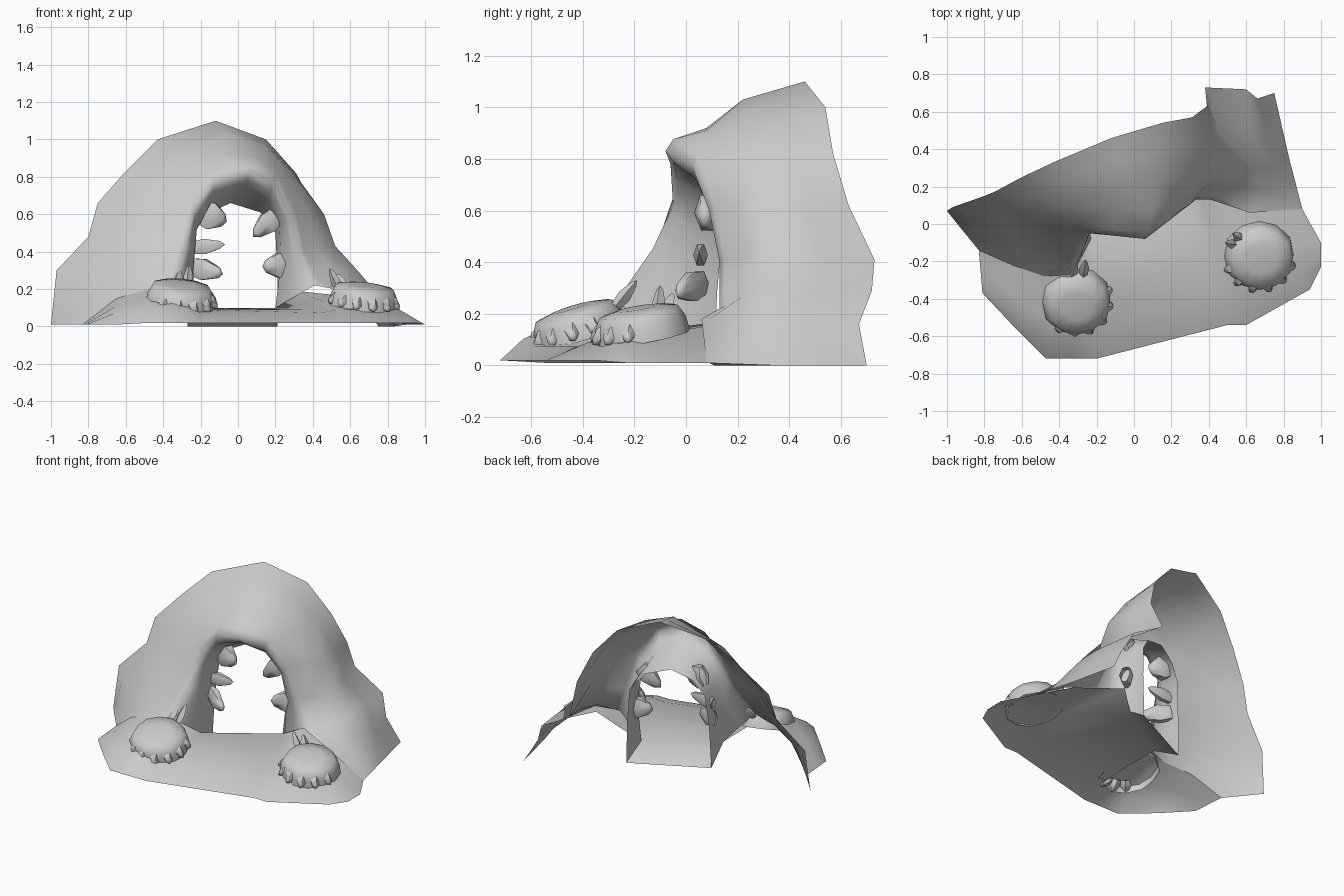
import bpy, bmesh
from math import radians, sin, cos
from mathutils import Vector, Matrix

if "Cube" in bpy.data.objects:
    bpy.data.objects.remove(bpy.data.objects["Cube"])

stone = bpy.data.materials.new("stone_grey")
stone.use_nodes = True
stone.diffuse_color = (.6, .6, .6, 1)
stone.node_tree.nodes["Principled BSDF"].inputs["Base Color"].default_value = (.6, .6, .6, 1)


def finish(bm, name, angle=60):
    mesh = bpy.data.meshes.new(name)
    bm.to_mesh(mesh)
    bm.free()
    obj = bpy.data.objects.new(name, mesh)
    bpy.context.collection.objects.link(obj)
    mesh.materials.append(stone)
    bpy.ops.object.select_all(action='DESELECT')
    obj.select_set(True)
    bpy.context.view_layer.objects.active = obj
    bpy.ops.object.shade_smooth_by_angle(angle=radians(angle))


def skin(bm, rows, closed=False):
    """Join successive rows of points with quads."""
    rings = [[bm.verts.new(p) for p in row] for row in rows]
    count = len(rows[0])
    for a, b in zip(rings, rings[1:]):
        for i in range(count if closed else count - 1):
            j = (i + 1) % count
            bm.faces.new((a[i], b[i], b[j], a[j]))
    return rings


def blend(row_a, row_b, t, offset=(0, 0, 0), span=(0, 99)):
    """Row between two others, with the columns inside span shifted."""
    row = [Vector(a).lerp(Vector(b), t) for a, b in zip(row_a, row_b)]
    for p in row[span[0]:span[1]]:
        p += Vector(offset)
    return row


# Arch sections, each running from the left base over the top to the right base
rim = [(-1, .07, .01), (-.97, .09, .3), (-.8, .15, .48), (-.75, .17, .66), (-.6, .25, .83),
       (-.43, .33, 1), (-.12, .46, 1.1), (.15, .54, 1), (.31, .57, .82), (.39, .63, .62),
       (.38, .73, .41), (.6, .72, .29), (.66, .67, .16), (.75, .7, 0)]
crown = [(-.92, -.03, .01), (-.82, -.03, .24), (-.66, -.03, .4), (-.56, 0, .54), (-.48, .05, .7),
         (-.36, .1, .85), (-.06, .22, 1.03), (.14, .24, .96), (.3, .27, .81), (.46, .3, .6),
         (.52, .3, .43), (.63, .3, .31), (.74, .3, .18), (.83, .35, 0)]
lip = [(-.83, -.14, .01), (-.65, -.22, .15), (-.48, -.28, .2), (-.33, -.27, .25), (-.27, -.13, .45),
       (-.24, -.05, .62), (-.13, -.06, .78), (.06, -.08, .83), (.19, .02, .78), (.28, .09, .6),
       (.33, .13, .4), (.41, .13, .22), (.62, .06, .18), (.9, .08, .01)]
throat = [(-.23, -.08, .1), (-.24, 0, .3), (-.22, .03, .52), (-.14, .04, .67), (.03, .04, .75),
          (.16, .1, .68), (.22, .17, .56), (.23, .2, .35), (.2, .2, .1)]
back = [(-.27, .11, 0), (-.26, .12, .28), (-.24, .14, .5), (-.17, .17, .6), (-.04, .22, .66),
        (.12, .28, .61), (.2, .33, .5), (.21, .34, .3), (.21, .35, 0)]

# Rocky arch with a rounded brow and its short tunnel
bm = bmesh.new()
skin(bm, [rim, blend(rim, crown, .5), crown, blend(lip, crown, .5, (0, 0, .015), (5, 10)),
          blend(lip, crown, .13, (0, -.01, .03), (5, 10)), lip])
skin(bm, [lip[3:12], blend(lip[3:12], throat, .45, (0, -.02, -.01), (2, 7)), throat, back])
bmesh.ops.remove_doubles(bm, verts=bm.verts, dist=.001)
finish(bm, "cave_arch", 80)

# Ground apron in front, running back under the left flank, and the tunnel floor
inner = lip[:4] + [throat[0], throat[-1], (.31, .28, .19), (.6, .12, .16), lip[-1]]
front = [(-.81, -.37, .01), (-.65, -.54, .01), (-.47, -.72, .02), (-.33, -.72, .02), (-.2, -.72, .02),
         (.5, -.54, .02), (.6, -.54, .02), (.94, -.35, .02), (1, -.23, .01)]
middle = blend(inner, front, .5, (0, 0, .03), (1, 8))
middle[-1] = Vector((1, -.1, .01))
bm = bmesh.new()
skin(bm, [inner, middle, blend(middle, front, .6, (0, 0, .025), (1, 8)), front])
skin(bm, [[back[0], back[-1]], [throat[0], throat[-1]]])
bmesh.ops.remove_doubles(bm, verts=bm.verts, dist=.001)
finish(bm, "ground", 80)


def spike(bm, base, tip, radius, sides=6, squash=1):
    """Blunt horn from base to tip, narrowed sideways by squash."""
    base, tip = Vector(base), Vector(tip)
    turn = (tip - base).to_track_quat('Z', 'Y')
    rows = []
    for t, r in ((0, .8), (.4, 1), (.85, .5)):
        rows.append([base.lerp(tip, t) + turn @ Vector((squash * cos(a), sin(a), 0)) * radius * r
                     for a in (radians(360 * -k / sides) for k in range(sides))])
    last = skin(bm, rows, True)[-1]
    end = bm.verts.new(tip)
    for i in range(sides):
        bm.faces.new((last[i], end, last[(i + 1) % sides]))
    bmesh.ops.recalc_face_normals(bm, faces=bm.faces)


# Teeth around the opening
teeth = {
    "upper_right_tooth": ((-.2, .09, .61), (-.06, .07, .56), .085),
    "middle_right_tooth": ((-.25, .06, .42), (-.07, .05, .44), .047),
    "lower_right_tooth": ((-.25, .06, .32), (-.08, -.04, .28), .065),
    "upper_left_tooth": ((.21, .19, .6), (.08, .16, .48), .065),
    "lower_left_tooth": ((.27, .23, .33), (.13, .17, .32), .075),
}
for name, (base, tip, radius) in teeth.items():
    bm = bmesh.new()
    spike(bm, base, tip, radius, squash=.6)
    finish(bm, name, 60)


def foot(name, centre, facing, tilt, spurs):
    """Tilted open dome with an arc of toes and two upright spurs."""
    bm = bmesh.new()
    sides = 12
    rows = []
    for r, z in ((.185, -.02), (.178, .04), (.155, .085), (.08, .1)):
        rows.append([(r * cos(a) * (1 + .05 * (k % 2)), r * sin(a), z)
                     for k, a in enumerate(radians(-360 * k / sides) for k in range(sides))])
    rings = skin(bm, rows, True)
    bm.faces.new(list(reversed(rings[-1])))
    for k in range(6):
        a = radians(facing - 70 + 28 * k)
        out = Vector((cos(a), sin(a), 0))
        spike(bm, out * .13 + Vector((0, 0, .045)), out * .205 + Vector((0, 0, -.005)), .036, 5)
    bmesh.ops.recalc_face_normals(bm, faces=bm.faces)
    slope = Matrix.Rotation(radians(tilt[0]), 4, 'X') @ Matrix.Rotation(radians(tilt[1]), 4, 'Y')
    bm.transform(Matrix.Translation(centre) @ slope)
    finish(bm, name, 60)
    bm = bmesh.new()
    for base, tip in spurs:
        spike(bm, base, tip, .026, 4)
    finish(bm, name + "_spurs", 30)


foot("right_foot", (-.31, -.41, .13), -52, (17, 5),
     [((-.33, -.27, .23), (-.31, -.21, .3)), ((-.27, -.27, .23), (-.26, -.19, .33))])
foot("left_foot", (.67, -.17, .125), -88, (10, 6),
     [((.54, -.11, .2), (.49, -.1, .31)), ((.57, -.08, .21), (.53, -.05, .28))])
